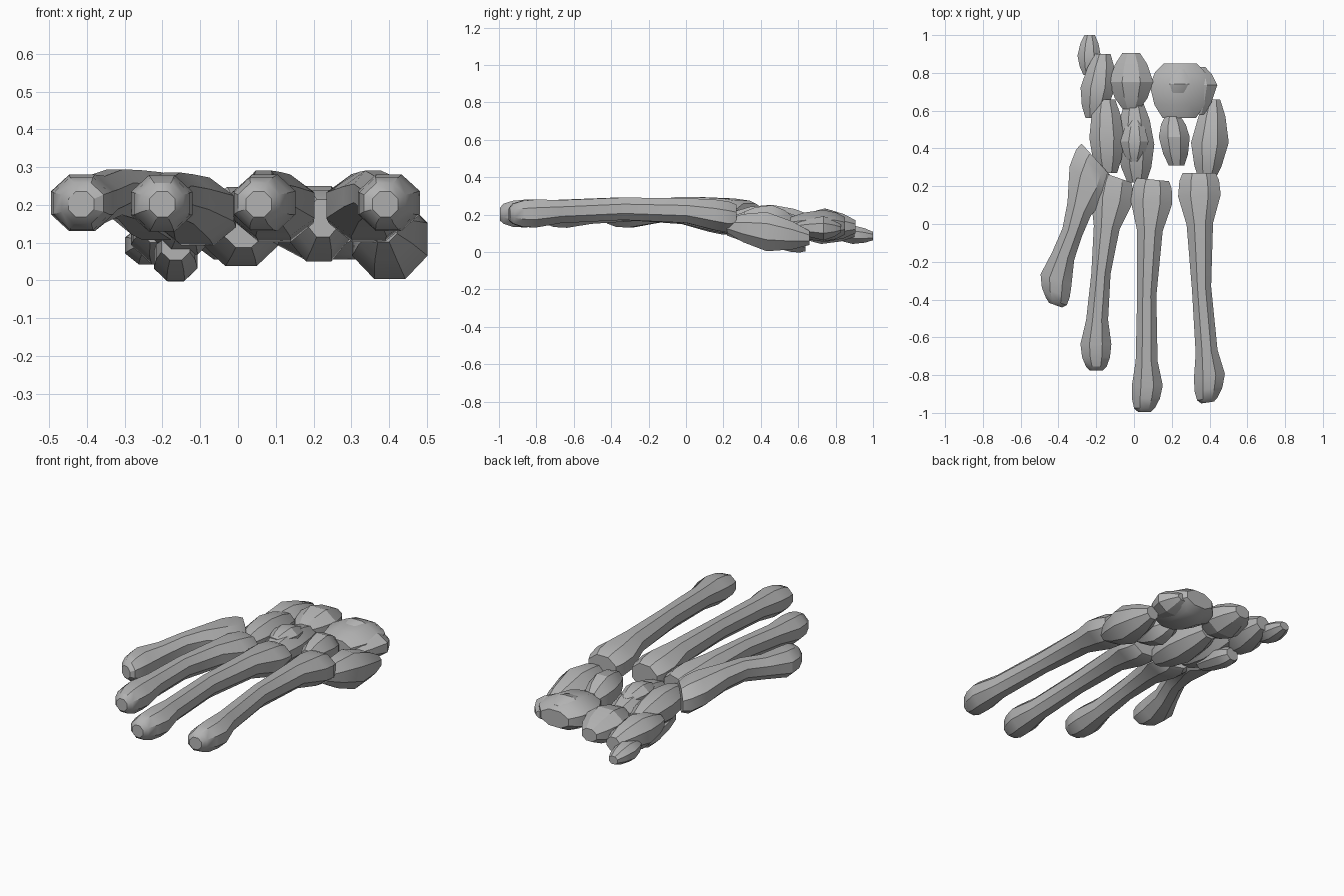
import bpy
import bmesh
import math
from mathutils import Vector

default_cube = bpy.data.objects.get("Cube")
if default_cube:
    bpy.data.objects.remove(default_cube, do_unlink=True)

SIDES = 8

bone_grey = bpy.data.materials.new("bone_grey")
bone_grey.use_nodes = True
bone_grey.diffuse_color = (0.45, 0.45, 0.45, 1)
bone_grey.node_tree.nodes["Principled BSDF"].inputs["Base Color"].default_value = (0.45, 0.45, 0.45, 1)


def loft(name, stations, crease):
    """Skin rings given as (centre, half width, half height, skew) into a closed solid."""
    bm = bmesh.new()
    rings = []
    for centre, half_width, half_height, skew in stations:
        ring = []
        for i in range(SIDES):
            angle = math.tau * (i + 0.5) / SIDES
            dx = half_width * math.cos(angle) * 1.08
            dz = half_height * math.sin(angle) * 1.08
            ring.append(bm.verts.new(centre + Vector((dx, skew * dx, dz))))
        rings.append(ring)
    for near, far in zip(rings, rings[1:]):
        for i in range(SIDES):
            j = (i + 1) % SIDES
            bm.faces.new((near[i], near[j], far[j], far[i]))
    bm.faces.new(rings[0])
    bm.faces.new(rings[-1])
    bmesh.ops.recalc_face_normals(bm, faces=bm.faces)
    mesh = bpy.data.meshes.new(name)
    bm.to_mesh(mesh)
    bm.free()
    mesh.materials.append(bone_grey)
    obj = bpy.data.objects.new(name, mesh)
    bpy.context.collection.objects.link(obj)
    bpy.ops.object.select_all(action="DESELECT")
    obj.select_set(True)
    bpy.context.view_layer.objects.active = obj
    bpy.ops.object.shade_smooth_by_angle(angle=math.radians(crease))


def metacarpal(name, head, base, bend=0.0, bulge=0.0, head_skew=0.0, base_skew=0.0, base_width=0.11):
    """Long bone: rounded knuckle, slim raised shaft, flared base."""
    head, base = Vector(head), Vector(base)
    length = (base - head).length
    # Distance from the knuckle, half width, half height, lift, share of the sideways bulge
    profile = [
        (0, 0.034, 0.034, -0.003, 0),
        (0.02, 0.055, 0.054, 0, 0),
        (0.07, 0.074, 0.07, 0, 0.5),
        (0.14, 0.082, 0.075, 0.003, 1),
        (0.27, 0.058, 0.062, 0.015, 0.6),
        (length * 0.5, 0.051, 0.06, 0.036, 0),
        (length - 0.27, base_width * 0.62, 0.066, 0.032, 0),
        (length - 0.12, base_width, 0.082, 0.012, 0),
        (length - 0.04, base_width * 0.93, 0.084, 0, 0),
        (length, base_width * 0.78, 0.068, 0, 0),
    ]
    stations = []
    for distance, width, height, lift, shift in profile:
        t = distance / length
        centre = head.lerp(base, t)
        centre.x += bend * math.sin(math.pi * t) + bulge * shift
        centre.z += lift
        stations.append((centre, width, height, head_skew + (base_skew - head_skew) * t ** 3))
    loft(name, stations, 32)


def carpal(name, front, back, width, height, skew=0.0, blunt=0.4, peak=0.48):
    """Chunky pebble-shaped bone running from a front point to a back point."""
    front, back = Vector(front), Vector(back)
    profile = [(0, blunt), (peak * 0.4, 0.5 + blunt * 0.6), (peak, 1),
               (peak + (1 - peak) * 0.6, 0.5 + blunt * 0.6), (1, blunt)]
    stations = [(front.lerp(back, t), width * s, height * s, skew) for t, s in profile]
    loft(name, stations, 28)


# Four long bones of the palm
metacarpal("little_metacarpal", (-0.415, -0.43, 0.205), (-0.2, 0.34, 0.19),
           bend=-0.02, bulge=-0.025, head_skew=-0.35, base_skew=-1.1, base_width=0.1)
metacarpal("ring_metacarpal", (-0.2, -0.775, 0.205), (-0.1, 0.25, 0.175),
           bend=-0.025, bulge=-0.005, base_skew=-0.35)
metacarpal("middle_metacarpal", (0.055, -0.995, 0.205), (0.1, 0.235, 0.185),
           bend=-0.01, bulge=0.014, base_skew=-0.1)
metacarpal("index_metacarpal", (0.39, -0.945, 0.205), (0.345, 0.27, 0.185),
           bend=-0.01, bulge=0.018, head_skew=0.15, base_width=0.113)

# Front row of wrist bones
carpal("hamate", (-0.14, 0.27, 0.17), (-0.15, 0.66, 0.15), 0.092, 0.092, blunt=0.55)
carpal("hamate_hook", (-0.165, 0.38, 0.09), (-0.165, 0.64, 0.04), 0.058, 0.055, blunt=0.65, peak=0.7)
carpal("capitate", (0.015, 0.22, 0.135), (0, 0.64, 0.13), 0.1, 0.095, blunt=0.5)
carpal("capitate_crest", (0, 0.33, 0.195), (0.005, 0.55, 0.185), 0.075, 0.058)
carpal("trapezoid", (0.225, 0.31, 0.165), (0.205, 0.57, 0.14), 0.082, 0.1, blunt=0.5, peak=0.58)
carpal("trapezium", (0.385, 0.22, 0.14), (0.42, 0.66, 0.075), 0.1, 0.105, blunt=0.36)

# Back row of wrist bones
carpal("triquetrum", (-0.215, 0.56, 0.14), (-0.165, 0.9, 0.12), 0.092, 0.088, blunt=0.45)
carpal("pisiform", (-0.24, 0.79, 0.1), (-0.235, 1.0, 0.085), 0.062, 0.05, blunt=0.45)
carpal("lunate", (-0.015, 0.61, 0.15), (-0.015, 0.905, 0.135), 0.117, 0.088)
carpal("scaphoid", (0.24, 0.56, 0.14), (0.245, 0.85, 0.14), 0.16, 0.085, blunt=0.55, peak=0.6)
carpal("scaphoid_tip", (0.345, 0.58, 0.13), (0.35, 0.83, 0.125), 0.093, 0.065, blunt=0.3, peak=0.62)
carpal("scaphoid_ridge", (0.23, 0.67, 0.19), (0.25, 0.82, 0.185), 0.09, 0.045)
